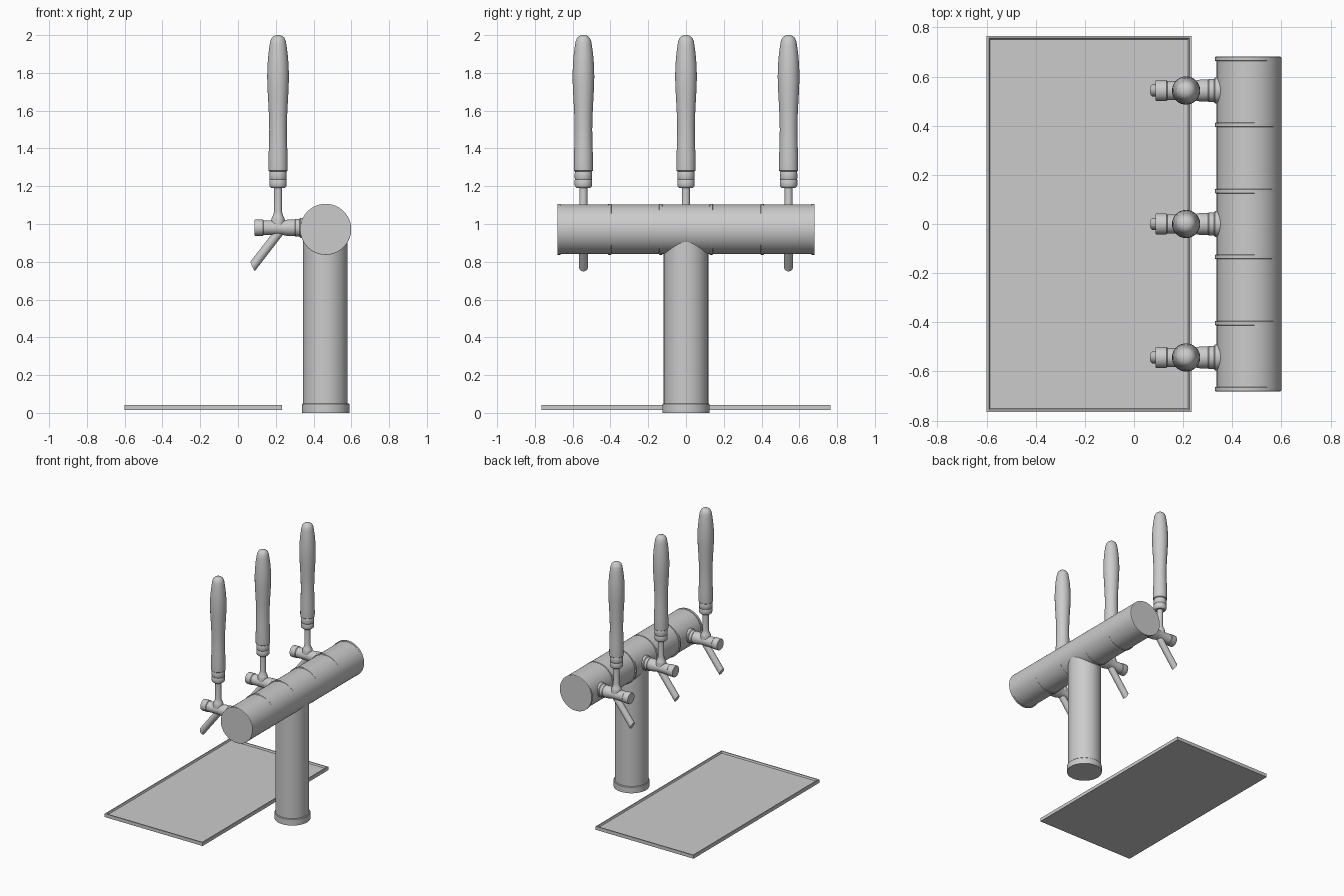
import bpy, bmesh, math
from mathutils import Matrix, Vector

if "Cube" in bpy.data.objects:
    bpy.data.objects.remove(bpy.data.objects["Cube"])

TAPS_Y = (-0.543, 0.0, 0.543)
TX, TZ = 0.212, 0.98      # tap stem x, barrel height
AX_Z = 0.972              # crossbar axis height


def finish(name, bm, angle=32):
    bmesh.ops.recalc_face_normals(bm, faces=bm.faces)
    me = bpy.data.meshes.new(name)
    bm.to_mesh(me)
    bm.free()
    ob = bpy.data.objects.new(name, me)
    bpy.context.collection.objects.link(ob)
    bpy.ops.object.select_all(action='DESELECT')
    ob.select_set(True)
    bpy.context.view_layer.objects.active = ob
    bpy.ops.object.shade_smooth_by_angle(angle=math.radians(angle))
    return ob


def lathe(name, profile, loc, rot=None, n=32, slant=0.0):
    """Revolve (radius, height) points about local z; slant shears the last loop."""
    bm = bmesh.new()
    rings = []
    for i, (r, h) in enumerate(profile):
        ring = []
        for k in range(n):
            a = 2 * math.pi * k / n
            x, y = r * math.cos(a), r * math.sin(a)
            z = h - (slant * x if i == len(profile) - 1 else 0)
            ring.append(bm.verts.new((x, y, z)))
        rings.append(ring)
    for a, b in zip(rings, rings[1:]):
        for k in range(n):
            bm.faces.new((a[k], a[(k + 1) % n], b[(k + 1) % n], b[k]))
    bm.faces.new(rings[0])
    bm.faces.new(rings[-1])
    mat = Matrix.Translation(loc) @ (rot or Matrix())
    bmesh.ops.transform(bm, matrix=mat, verts=bm.verts)
    return finish(name, bm)


ALONG_Y = Matrix.Rotation(-math.pi / 2, 4, 'X')
ALONG_X = Matrix.Rotation(math.pi / 2, 4, 'Y')

# drip tray with raised rim
bm = bmesh.new()
bmesh.ops.create_cube(bm, size=1, matrix=Matrix.Translation((-0.183, 0, 0.028))
                      @ Matrix.Diagonal((0.834, 1.53, 0.026, 1)))
top = [f for f in bm.faces if f.normal.z > 0.9]
bmesh.ops.inset_region(bm, faces=top, thickness=0.013)
bmesh.ops.inset_region(bm, faces=top, thickness=0.007, depth=0)
bmesh.ops.translate(bm, verts=top[0].verts, vec=(0, 0, -0.012))
finish("drip_tray", bm, 20)

# column and base collar
lathe("column", [(0.118, 0.02), (0.118, 0.95)], (0.4625, 0, 0), n=64)
lathe("base_collar", [(0.125, 0), (0.125, 0.046), (0.121, 0.05)], (0.4645, 0, 0), n=64)

# crossbar with bands (bands sit slightly towards the tap side)
lathe("crossbar", [(0.1315, -0.678), (0.1315, 0.678)], (0.468, 0, AX_Z), ALONG_Y, n=64)
for i, y in enumerate((-0.672, -0.403, -0.134, 0.134, 0.403, 0.672)):
    lathe(f"crossbar_band_{i + 1}", [(0.132, -0.009), (0.135, -0.007), (0.135, 0.007), (0.132, 0.009)],
          (0.464, y, AX_Z), ALONG_Y, n=64)

STEM = [(0.036, 0.985), (0.036, 1.022), (0.033, 1.032), (0.026, 1.045), (0.021, 1.065), (0.021, 1.20)]
FERRULE = [(0.036, 1.19), (0.044, 1.198), (0.046, 1.203), (0.046, 1.232), (0.044, 1.236),
           (0.046, 1.24), (0.046, 1.268), (0.042, 1.282)]
HANDLE = [(0.045, 1.278), (0.050, 1.282), (0.051, 1.30), (0.050, 1.36), (0.0475, 1.44),
          (0.0465, 1.50), (0.048, 1.57), (0.052, 1.65), (0.056, 1.72), (0.0575, 1.78),
          (0.056, 1.84), (0.051, 1.90), (0.045, 1.945), (0.041, 1.968), (0.034, 1.985),
          (0.023, 1.995), (0.010, 1.9995), (0.001, 2.0)]
# barrel profile runs along +x from the free end to the crossbar
BARREL = [(0.041, 0.088), (0.0425, 0.091), (0.0425, 0.132), (0.039, 0.136), (0.038, 0.18),
          (0.038, 0.235), (0.043, 0.262), (0.0445, 0.268), (0.0445, 0.302), (0.047, 0.305),
          (0.047, 0.325), (0.053, 0.330), (0.053, 0.37)]
# spout axis points down towards the tray
SPOUT_ROT = Matrix.Rotation(math.atan2(-0.61, -0.79), 4, 'Y')

for i, y in enumerate(TAPS_Y):
    k = i + 1
    lathe(f"tap_barrel_{k}", BARREL, (0, y, TZ), ALONG_X)
    lathe(f"tap_spout_{k}", [(0.0245, 0), (0.0245, 0.24)], (0.223, y, 0.964), SPOUT_ROT, slant=0.5)
    lathe(f"tap_stem_{k}", STEM, (TX, y, 0))
    lathe(f"tap_ferrule_{k}", FERRULE, (TX, y, 0))
    lathe(f"tap_handle_{k}", HANDLE, (TX, y, 0))
